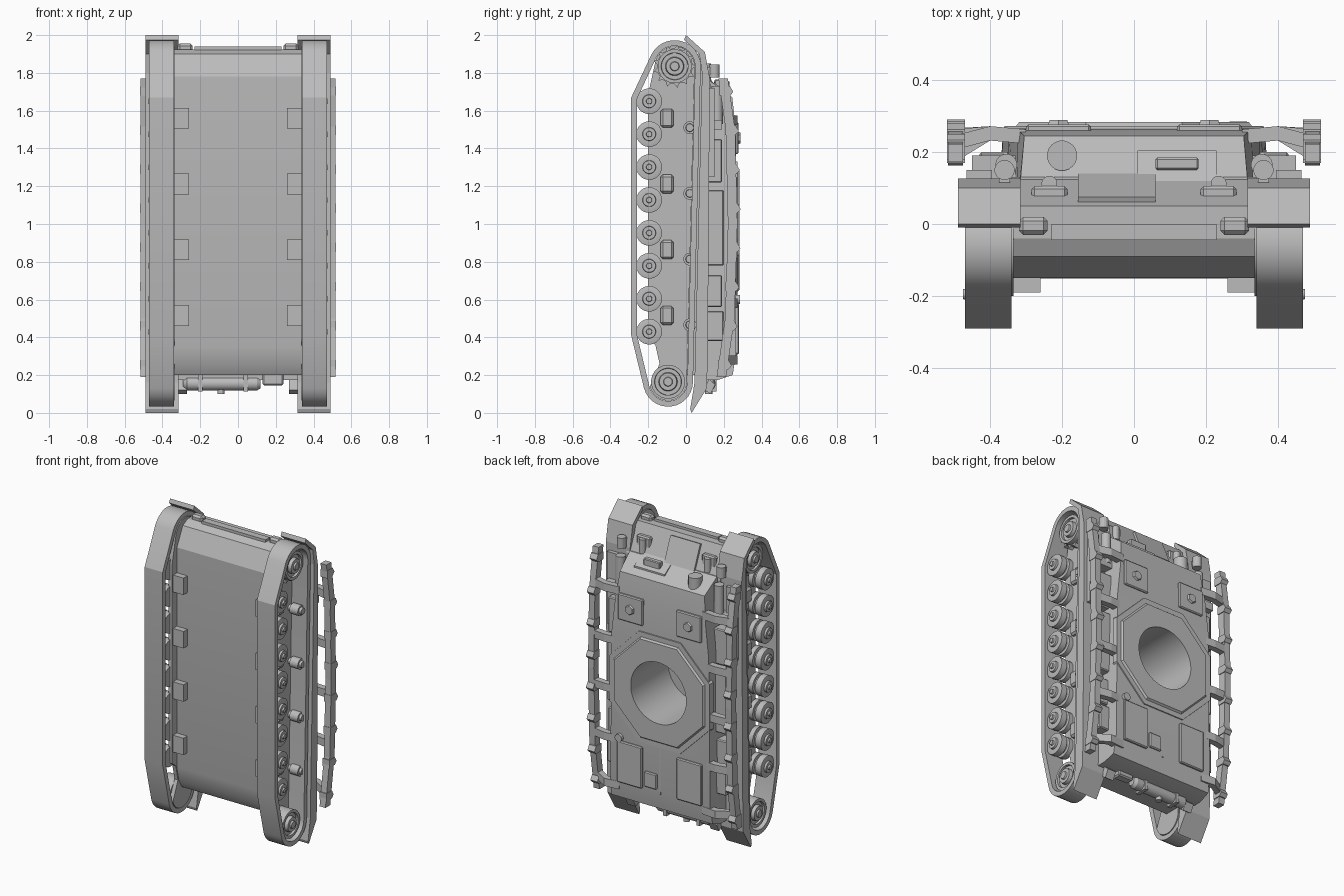
import bpy, bmesh, math

cube = bpy.data.objects.get("Cube")
if cube:
    bpy.data.objects.remove(cube, do_unlink=True)

grey = bpy.data.materials.new("plain grey")
grey.use_nodes = True
tone = (0.5, 0.5, 0.5, 1)
grey.diffuse_color = tone
grey.node_tree.nodes["Principled BSDF"].inputs["Base Color"].default_value = tone
parts = []
SIDES = ((1, "left"), (-1, "right"))


def loft(name, rings, loop=False):
    """Skin a list of equal vertex rings; cap the ends unless the rings loop."""
    bm = bmesh.new()
    vs = [[bm.verts.new(p) for p in r] for r in rings]
    n = len(rings[0])
    for i in range(len(vs) if loop else len(vs) - 1):
        a, b = vs[i], vs[(i + 1) % len(vs)]
        for j in range(n):
            k = (j + 1) % n
            bm.faces.new((a[j], a[k], b[k], b[j]))
    if not loop:
        bm.faces.new(vs[0])
        bm.faces.new(vs[-1])
    bmesh.ops.recalc_face_normals(bm, faces=bm.faces)
    me = bpy.data.meshes.new(name)
    bm.to_mesh(me)
    bm.free()
    ob = bpy.data.objects.new(name, me)
    bpy.context.collection.objects.link(ob)
    me.materials.append(grey)
    parts.append(ob)
    return ob


def prism(name, profile, x0, x1):
    """Extrude a (y, z) profile along x."""
    return loft(name, [[(x, y, z) for y, z in profile] for x in (x0, x1)])


def box(name, x, y, z, bevel=0):
    ob = prism(name, [(y[0], z[0]), (y[1], z[0]), (y[1], z[1]), (y[0], z[1])], *x)
    if bevel:
        mod = ob.modifiers.new("bevel", "BEVEL")
        mod.width = bevel
        mod.segments = 1
    return ob


def lathe(name, centre, profile, axis="x", n=24):
    """Turn (distance, radius) pairs around an axis through centre."""
    cx, cy, cz = centre
    rings = []
    for d, r in profile:
        ring = []
        for i in range(n):
            t = math.tau * (i + 0.5) / n
            u, v = r * math.cos(t), r * math.sin(t)
            ring.append({"x": (cx + d, cy + u, cz + v),
                         "y": (cx + u, cy + d, cz + v),
                         "z": (cx + u, cy + v, cz + d)}[axis])
        rings.append(ring)
    return loft(name, rings)


def arc(centre, r, a0, a1, n=14):
    angles = [math.radians(a0 + (a1 - a0) * i / n) for i in range(n + 1)]
    return [(centre[0] + r * math.cos(a), centre[1] + r * math.sin(a)) for a in angles]


# Hull: lower tub, and upper body as cross-sections from nose to rear
tub = prism("lower_hull", [(-.15, 1.78), (-.09, 1.9), (-.04, 1.925), (.05, 1.925), (.13, 1.74),
                           (.13, .2), (-.1, .2), (-.13, .25), (-.152, .35)], -.34, .34)
stations = [(1.755, .32, .315, .13), (1.67, .325, .305, .245), (1.5, .335, .325, .264),
            (1.28, .35, .35, .266), (.32, .37, .36, .266), (.2, .37, .365, .247), (.175, .37, .37, .17)]
deck = loft("upper_hull", [[(-w, .1, z), (-t, y, z), (t, y, z), (w, .1, z)] for z, w, t, y in stations])

# Stepped eight-sided turret ring with a round opening
HOLE = (0, 0, .97)
octagon = lathe("turret_ring", HOLE, [(.24, .395), (.272, .39), (.272, .355), (.284, .345)], "y", 8)
cutter = lathe("ring_cutter", HOLE, [(-.1, .2), (.4, .2)], "y", 48)
parts.remove(cutter)
cutter.hide_render = True
for ob in (tub, deck, octagon):
    mod = ob.modifiers.new("opening", "BOOLEAN")
    mod.object = cutter
    mod.operation = "DIFFERENCE"
    mod.solver = "EXACT"
    bpy.context.view_layer.objects.active = ob
    bpy.ops.object.modifier_apply(modifier=mod.name)
bpy.data.objects.remove(cutter, do_unlink=True)

# Deck hatches and panels
for s, side in SIDES:
    box(f"{side}_crew_hatch", (s * .21 - .09, s * .21 + .09), (.25, .277), (1.37, 1.54), .006)
    lathe(f"{side}_hatch_knob", (s * .21, 0, 1.455), [(.27, .036), (.289, .028)], "y", 6)
    box(f"{side}_engine_hatch", (s * .215 - .09, s * .215 + .09), (.25, .28), (.31, .58), .006)
box("deck_seam", (-.004, .004), (.26, .269), (.3, .6))
box("small_engine_panel", (.02, .11), (.25, .278), (.33, .43), .006)
lathe("filler_cap", (.29, 0, .6), [(.25, .025), (.285, .025)], "y", 16)

# Nose: hatch, tow points, lights, periscope and vent
prism("nose_hatch", [(.06, 1.9), (.125, 1.745), (.14, 1.751), (.075, 1.906)], -.155, .06)
box("nose_bar", (-.23, .23), (-.045, .0), (1.9, 1.94))
for s, side in SIDES:
    box(f"{side}_tow_point", (s * .28 - .04, s * .28 + .04), (-.03, .02), (1.9, 1.955), .012)
    box(f"{side}_light_base", (s * .235 - .05, s * .235 + .05), (.05, .105), (1.77, 1.86), .008)
    lathe(f"{side}_light", (s * .235, .112, 0), [(1.76, .022), (1.85, .022)], "z", 16)
    lathe(f"{side}_marker_light", (s * .36, .15, 0), [(1.775, .028), (1.845, .028)], "z", 16)
    box(f"{side}_marker_bracket", (s * .36 - .015, s * .36 + .015), (.1, .15), (1.79, 1.83))
prism("periscope_hood", [(.12, 1.62), (.205, 1.62), (.205, 1.71), (.12, 1.765)], .01, .23)
box("periscope_glass", (.06, .18), (.15, .185), (1.7, 1.765), .005)
lathe("vent_post", (-.2, .19, 0), [(1.6, .042), (1.755, .042)], "z", 20)

# Running gear, mirrored on both sides
SPROCKET, IDLER = (-.06, 1.835), (-.095, .165)


def belt_path(t):
    return (arc(SPROCKET, .138 - t, 0, 152)
            + [(-.29 + t, 1.67 - t * .3), (-.29 + t, .41 + t * .2)]
            + arc(IDLER, .132 - t, 195, 360))


outer, inner = belt_path(0), belt_path(.03)
frame = (arc(SPROCKET, .106, 0, 160) + [(-.2, 1.69), (-.2, .39), (-.162, .36), (-.14, .26)]
         + arc(IDLER, .1, 195, 360))
teeth = [(SPROCKET[0] + r * math.cos(a), SPROCKET[1] + r * math.sin(a))
         for i in range(13) for r, a in ((.095, math.tau * i / 13 - .12), (.115, math.tau * i / 13),
                                         (.095, math.tau * i / 13 + .12))]
wheel = [(.35, .03), (.35, .066), (.39, .066), (.39, .045), (.41, .045), (.41, .068),
         (.45, .068), (.452, .062), (.452, .036), (.465, .034), (.465, .016), (.475, .014)]
hub = [(.34, .05), (.36, .05), (.36, .09), (.45, .09), (.45, .072), (.436, .07),
       (.436, .05), (.458, .046), (.458, .025), (.468, .022)]
fender = [(0, 2), (.1, 1.91), (.126, 1.77), (.115, .3), (.11, .13), (.03, 0), (.022, .02),
          (.045, .16), (.085, 1.8), (.07, 1.9), (-.01, 1.975)]


def turned(name, s, centre, profile, n=24):
    lathe(name, (0, *centre), [(s * d, r) for d, r in profile], "x", n)


for s, side in SIDES:
    loft(f"{side}_track", [[(s * x, y, z) for y, z in path] for path, x in
                           ((outer, .34), (outer, .47), (inner, .47), (inner, .34))], loop=True)
    prism(f"{side}_track_frame", frame, s * .335, s * .36)
    prism(f"{side}_fender", fender, s * .315, s * .49)
    turned(f"{side}_sprocket_hub", s, SPROCKET, hub)
    prism(f"{side}_sprocket_teeth", teeth, s * .39, s * .42)
    turned(f"{side}_idler", s, IDLER, hub)
    for i in range(8):
        turned(f"{side}_road_wheel_{i + 1}", s, (-.195, 1.65 - i * .1743), wheel)
    for i in range(4):
        z = 1.56 - i * .348
        turned(f"{side}_return_roller_{i + 1}", s, (.02, z - .05),
               [(.33, .02), (.38, .02), (.38, .034), (.44, .034), (.44, .022), (.455, .02)], 20)
        box(f"{side}_suspension_mount_{i + 1}", (s * .26, s * .34), (-.19, -.12), (z - .055, z + .055))
        box(f"{side}_bump_stop_{i + 1}", (s * .335, s * .385), (-.135, -.065), (z - .05, z + .05), .012)

# Side rails with arms and clamps
path = [(.19, .19), (.235, .5), (.25, 1.0), (.238, 1.5), (.2, 1.77)]


def rail_y(z):
    for (y0, z0), (y1, z1) in zip(path, path[1:]):
        if z <= z1:
            return y0 + (y1 - y0) * (z - z0) / (z1 - z0)


for s, side in SIDES:
    loft(f"{side}_rail", [[(s * x, y + d, z) for x, d in ((.475, -.028), (.517, -.028), (.517, .022), (.475, .022))]
                          for y, z in path])
    for i in range(8):
        z = .26 + i * .207
        y = rail_y(z)
        prism(f"{side}_rail_clamp_{i + 1}", [(y - .03, z - .03), (y + .025, z - .03), (y + .042, z - .01),
                                             (y + .025, z + .02), (y - .03, z + .02)], s * .47, s * .52)
    for i, z in enumerate((.28, .58, .9, 1.22, 1.55)):
        y = rail_y(z)
        loft(f"{side}_rail_arm_{i + 1}", [[(s * x, c + d, z + e) for d, e in
                                           ((-.02, -.025), (.02, -.025), (.02, .025), (-.02, .025))]
                                          for x, c in ((.3, .243), (.4, .252), (.48, y))])

# Stowage between the deck and the rails
for s, side in SIDES:
    lathe(f"{side}_launcher_tube", (s * .355, .165, 0), [(1.53, .03), (1.73, .03)], "z", 20)
    box(f"{side}_launcher_base", (s * .33, s * .45), (.11, .19), (1.5, 1.55))
    box(f"{side}_tool_case", (s * .395, s * .465), (.11, .15), (1.25, 1.72))
    for i, (z0, z1, top) in enumerate(((.38, .54, .2), (.56, .73, .19), (.78, 1.18, .2), (1.22, 1.45, .19))):
        box(f"{side}_stowage_box_{i + 1}", (s * .33, s * .43), (.1, top), (z0, z1), .006)

# Rear drum and fittings
lathe("rear_drum", (0, .12, .155), [(-.29, .02), (-.27, .037), (.1, .037), (.12, .025)])
for x in (-.2, .04):
    box("drum_strap", (x - .012, x + .012), (.08, .162), (.113, .21))
box("rear_hitch", (.13, .24), (.09, .15), (.145, .21), .008)
lathe("drum_drain", (-.09, .12, 0), [(.1, .02), (.14, .02)], "z", 12)
for s, side in SIDES:
    prism(f"{side}_rear_bracket", [(.1, .12), (.13, .1), (.155, .15), (.12, .18)], s * .27, s * .33)

# Smooth the round parts and keep hard edges
bpy.ops.object.select_all(action="DESELECT")
for ob in parts:
    if len(ob.data.polygons) > 20:
        ob.select_set(True)
bpy.context.view_layer.objects.active = tub
bpy.ops.object.shade_smooth_by_angle(angle=math.radians(20))
